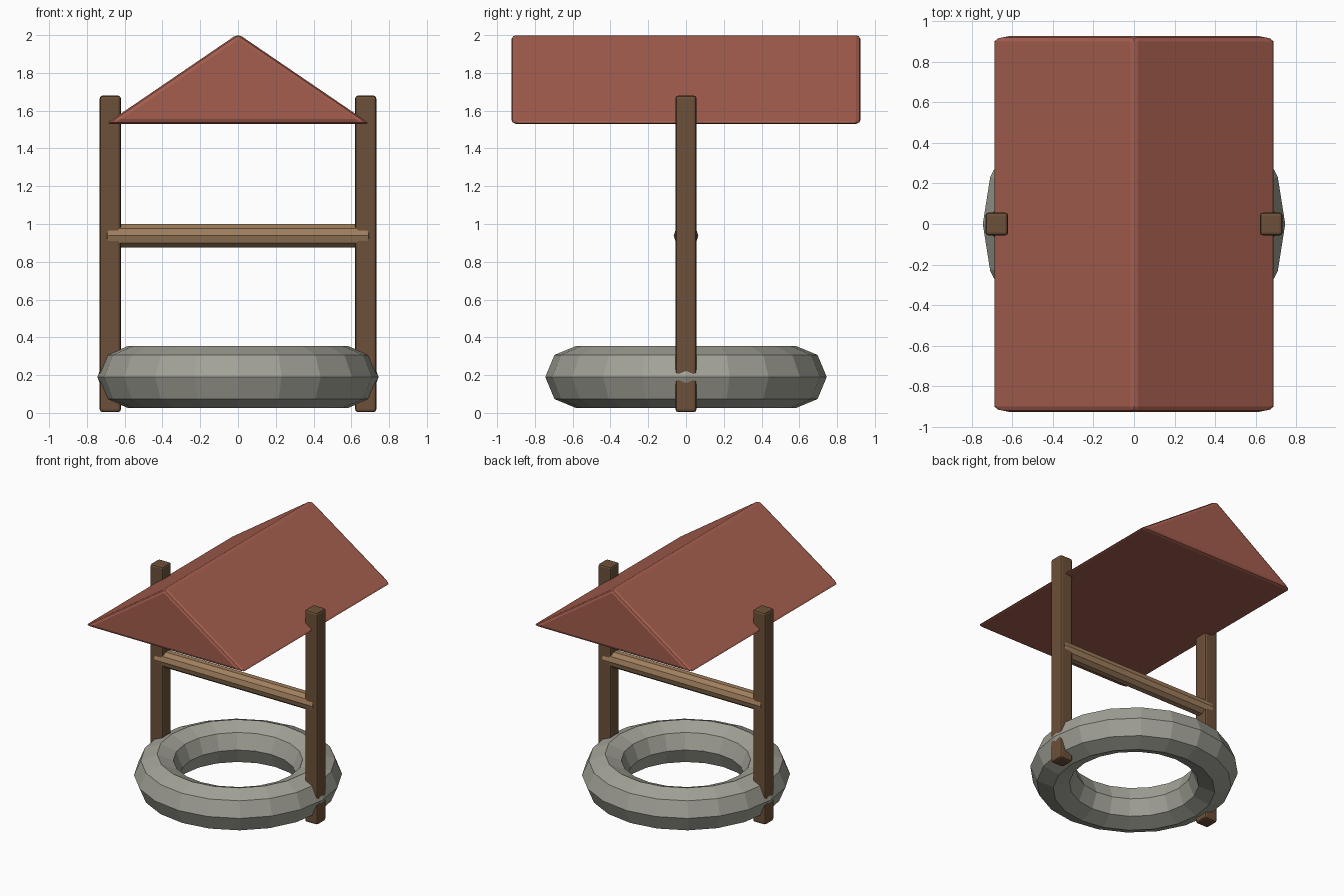
import bpy, bmesh
from math import pi

if "Cube" in bpy.data.objects:
    bpy.data.objects.remove(bpy.data.objects["Cube"])


def finish(obj, name, color, bevel=0.0, segments=2):
    obj.name = name
    mat = bpy.data.materials.new(name + "_color")
    mat.diffuse_color = (*color, 1)
    mat.use_nodes = True
    mat.node_tree.nodes["Principled BSDF"].inputs["Base Color"].default_value = mat.diffuse_color
    obj.data.materials.append(mat)
    if bevel:
        mod = obj.modifiers.new("soft_edges", 'BEVEL')
        mod.width = bevel
        mod.segments = segments
        mod.limit_method = 'ANGLE'
        mod.angle_limit = pi / 3.6
    return obj


WOOD, PALE_WOOD = (0.15, 0.08, 0.04), (0.35, 0.21, 0.11)
STONE, TILE = (0.36, 0.36, 0.31), (0.37, 0.11, 0.075)

# Low-poly stone ring
bpy.ops.mesh.primitive_torus_add(major_segments=20, minor_segments=8,
                                 major_radius=0.58, minor_radius=0.165,
                                 location=(0, 0, 0.19))
finish(bpy.context.object, "stone_ring", STONE)

# Two upright posts
for side, name in ((-1, "left_post"), (1, "right_post")):
    bpy.ops.mesh.primitive_cube_add(size=1, location=(side * 0.676, 0, 0.842))
    post = bpy.context.object
    post.scale = (0.112, 0.112, 1.676)
    bpy.ops.object.transform_apply(location=False, rotation=False, scale=True)
    finish(post, name, WOOD, 0.015)

# Ten-sided crossbeam between the posts
bpy.ops.mesh.primitive_cylinder_add(vertices=10, radius=0.065, depth=1.39,
                                    location=(0, 0, 0.938), rotation=(0, pi / 2, 0))
finish(bpy.context.object, "crossbeam", PALE_WOOD, 0.01)

# Solid gabled roof: triangle extruded front to back
bm = bmesh.new()
tri = [bm.verts.new((x, -0.925, z)) for x, z in ((-0.7, 1.53), (0.7, 1.53), (0, 2.007))]
face = bm.faces.new(tri)
ext = bmesh.ops.extrude_face_region(bm, geom=[face])
bmesh.ops.translate(bm, vec=(0, 1.85, 0),
                    verts=[g for g in ext["geom"] if isinstance(g, bmesh.types.BMVert)])
bmesh.ops.recalc_face_normals(bm, faces=bm.faces)
mesh = bpy.data.meshes.new("roof")
bm.to_mesh(mesh)
bm.free()
roof = bpy.data.objects.new("roof", mesh)
bpy.context.collection.objects.link(roof)
finish(roof, "roof", TILE, 0.025)
